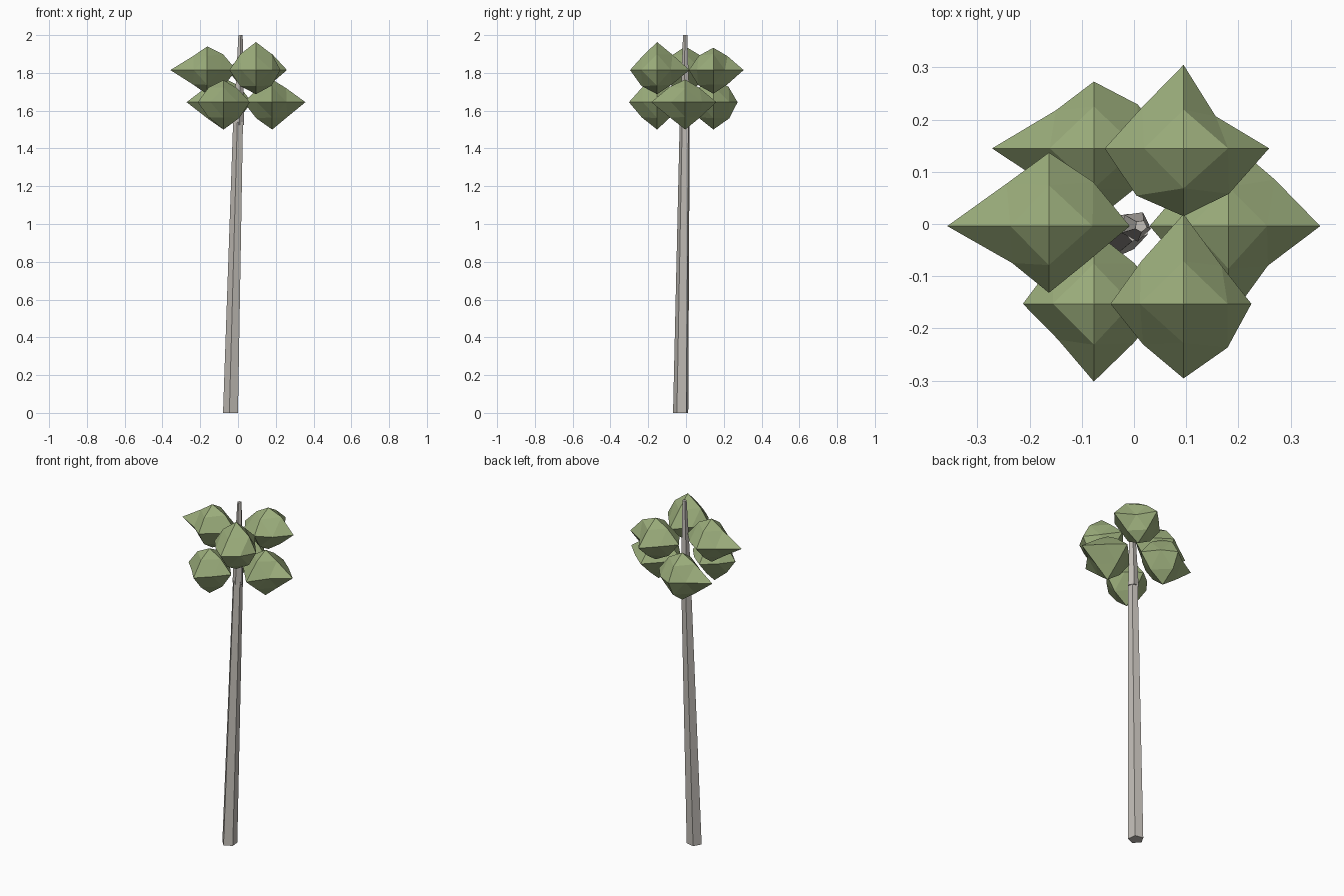
import bpy, bmesh, math, random
from mathutils import Vector
from itertools import product

if "Cube" in bpy.data.objects:
    bpy.data.objects.remove(bpy.data.objects["Cube"])

random.seed(4)


def material(name, rgb):
    m = bpy.data.materials.new(name)
    m.diffuse_color = (*rgb, 1)
    m.use_nodes = True
    m.node_tree.nodes["Principled BSDF"].inputs["Base Color"].default_value = m.diffuse_color
    return m


BARK = material("bark", (0.55, 0.52, 0.48))
LEAF = material("leaf", (0.33, 0.42, 0.2))


def finish(name, bm, mat):
    bmesh.ops.recalc_face_normals(bm, faces=bm.faces)
    me = bpy.data.meshes.new(name)
    bm.to_mesh(me)
    bm.free()
    ob = bpy.data.objects.new(name, me)
    me.materials.append(mat)
    bpy.context.collection.objects.link(ob)


def limb(name, base, r0, tip, r1, turn, sides=5):
    """Tapered, leaning five-sided trunk section with closed ends."""
    bm = bmesh.new()
    rings = []
    for c, r in ((base, r0), (tip, r1)):
        angles = [math.radians(turn) + math.tau * i / sides for i in range(sides)]
        rings.append([bm.verts.new((c[0] + r * math.cos(a), c[1] + r * math.sin(a), c[2]))
                      for a in angles])
    for i in range(sides):
        j = (i + 1) % sides
        bm.faces.new((rings[0][i], rings[0][j], rings[1][j], rings[1][i]))
    for ring in rings:
        bm.faces.new(ring)
    finish(name, bm, BARK)


def leaf_clump(name, centre, tips, mids):
    """Once-divided octahedron with uneven radii.
    tips: +x -x +y -y +z -z, mids: level edges ++ -+ -- +-."""
    bm = bmesh.new()
    axes = [(1, 0, 0), (-1, 0, 0), (0, 1, 0), (0, -1, 0), (0, 0, 1), (0, 0, -1)]
    radius = dict(zip(axes, tips))
    radius.update(zip([(1, 1, 0), (-1, 1, 0), (-1, -1, 0), (1, -1, 0)], mids))
    verts = {}
    for d in product((-1, 0, 1), repeat=3):
        if sum(map(abs, d)) in (1, 2):
            r = radius.get(d) or random.uniform(0.103, 0.122)
            verts[d] = bm.verts.new(Vector(centre) + Vector(d).normalized() * r)
    for x, y, z in product((-1, 1), repeat=3):
        a, b, c = (x, 0, 0), (0, y, 0), (0, 0, z)
        ab, bc, ca = (x, y, 0), (0, y, z), (x, 0, z)
        for tri in ((a, ab, ca), (b, bc, ab), (c, ca, bc), (ab, bc, ca)):
            bm.faces.new([verts[k] for k in tri])
    finish(name, bm, LEAF)


# trunk: long leaning pole and thinner top
limb("trunk", (-0.037, -0.027, 0), 0.0425, (0.002, -0.006, 1.54), 0.028, -30)
limb("trunk_top", (0.003, -0.004, 1.525), 0.030, (0.013, -0.004, 2.0), 0.012, -10)

# foliage: two staggered rings of three clumps (angle, height, tips, mids)
clumps = [
    (180, 1.815, (.155, .195, .141, .128, .125, .128), (.12, .115, .10, .10)),
    (60, 1.815, (.164, .151, .16, .13, .118, .125), (.087, .112, .128, .123)),
    (-60, 1.815, (.13, .14, .172, .143, .148, .128), (.103, .115, .11, .119)),
    (0, 1.645, (.176, .151, .165, .18, .12, .145), (.126, .115, .115, .107)),
    (120, 1.645, (.15, .195, .128, .14, .13, .145), (.119, .103, .11, .11)),
    (-120, 1.645, (.14, .136, .14, .149, .117, .145), (.11, .11, .097, .107)),
]
for i, (deg, z, tips, mids) in enumerate(clumps):
    a = math.radians(deg)
    centre = (0.009 + 0.172 * math.cos(a), -0.004 + 0.172 * math.sin(a), z)
    leaf_clump(f"leaf_clump_{i + 1}", centre, tips, mids)
